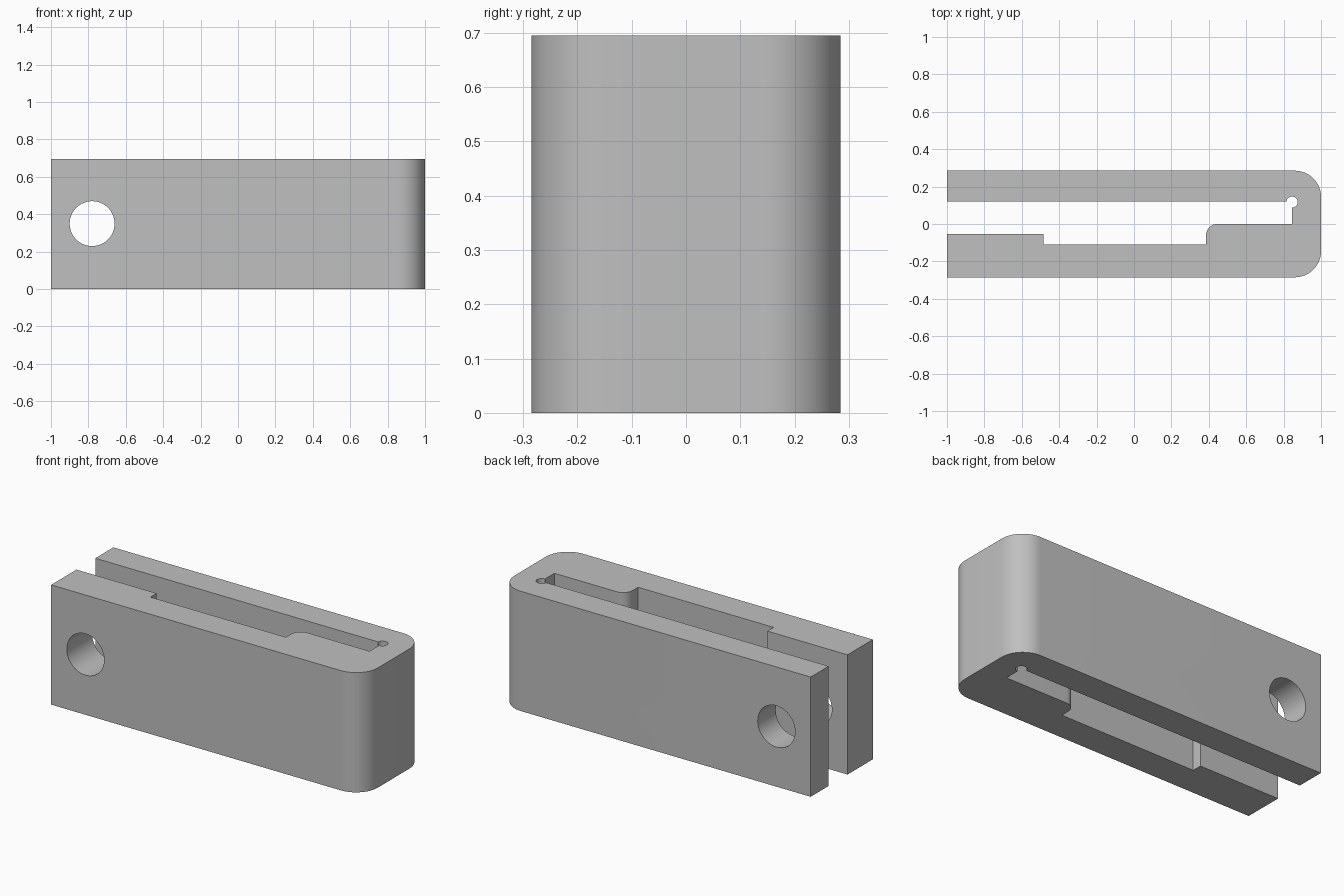
import bpy
import bmesh
from math import cos, sin, radians

HEIGHT = 0.695
HALF = 0.285

scene_cube = bpy.data.objects.get("Cube")
if scene_cube:
    bpy.data.objects.remove(scene_cube, do_unlink=True)


def arc(cx, cy, r, start, end, steps):
    """Points along an arc, angles in degrees."""
    angles = [radians(start + (end - start) * i / steps) for i in range(steps + 1)]
    return [(cx + r * cos(a), cy + r * sin(a)) for a in angles]


def extrude_profile(name, points, height):
    bm = bmesh.new()
    face = bm.faces.new([bm.verts.new((x, y, 0)) for x, y in points])
    top = bmesh.ops.extrude_face_region(bm, geom=[face])["geom"]
    bmesh.ops.translate(bm, vec=(0, 0, height),
                        verts=[v for v in top if isinstance(v, bmesh.types.BMVert)])
    bmesh.ops.recalc_face_normals(bm, faces=bm.faces)
    mesh = bpy.data.meshes.new(name)
    bm.to_mesh(mesh)
    bm.free()
    obj = bpy.data.objects.new(name, mesh)
    bpy.context.collection.objects.link(obj)
    return obj


# Material
grey = bpy.data.materials.new("plain grey")
grey.use_nodes = True
colour = (0.527, 0.527, 0.527, 1)
grey.diffuse_color = colour
grey.node_tree.nodes["Principled BSDF"].inputs["Base Color"].default_value = colour

# Clamp outline: rounded closed end, stepped slot with a relief hole
R = 0.14
outline = [(-1, -HALF)]
outline += arc(1 - R, -HALF + R, R, -90, 0, 16)
outline += arc(1 - R, HALF - R, R, 0, 90, 16)
outline += [(-1, HALF), (-1, 0.12)]
outline += arc(0.845, 0.117, 0.03, 174, -90, 28)
outline += [(0.845, 0)]
outline += arc(0.445, -0.06, 0.06, 90, 180, 12)
outline += [(0.385, -0.11), (-0.485, -0.11), (-0.485, -0.053), (-1, -0.053)]
body = extrude_profile("clamp_body", outline, HEIGHT)
body.data.materials.append(grey)

# Bolt hole through both arms
bpy.ops.mesh.primitive_cylinder_add(vertices=64, radius=0.12, depth=1,
                                    location=(-0.78, 0, 0.35),
                                    rotation=(radians(90), 0, 0))
cutter = bpy.context.object
cutter.name = "bolt_hole_cutter"
cutter.data.materials.append(grey)
cut = body.modifiers.new("bolt hole", "BOOLEAN")
cut.operation = "DIFFERENCE"
cut.solver = "EXACT"
cut.object = cutter

# Apply the cut, then shade the curved walls smoothly
bpy.ops.object.select_all(action="DESELECT")
body.select_set(True)
bpy.context.view_layer.objects.active = body
bpy.ops.object.modifier_apply(modifier=cut.name)
bpy.data.objects.remove(cutter, do_unlink=True)
bpy.ops.object.shade_smooth_by_angle(angle=radians(30))
